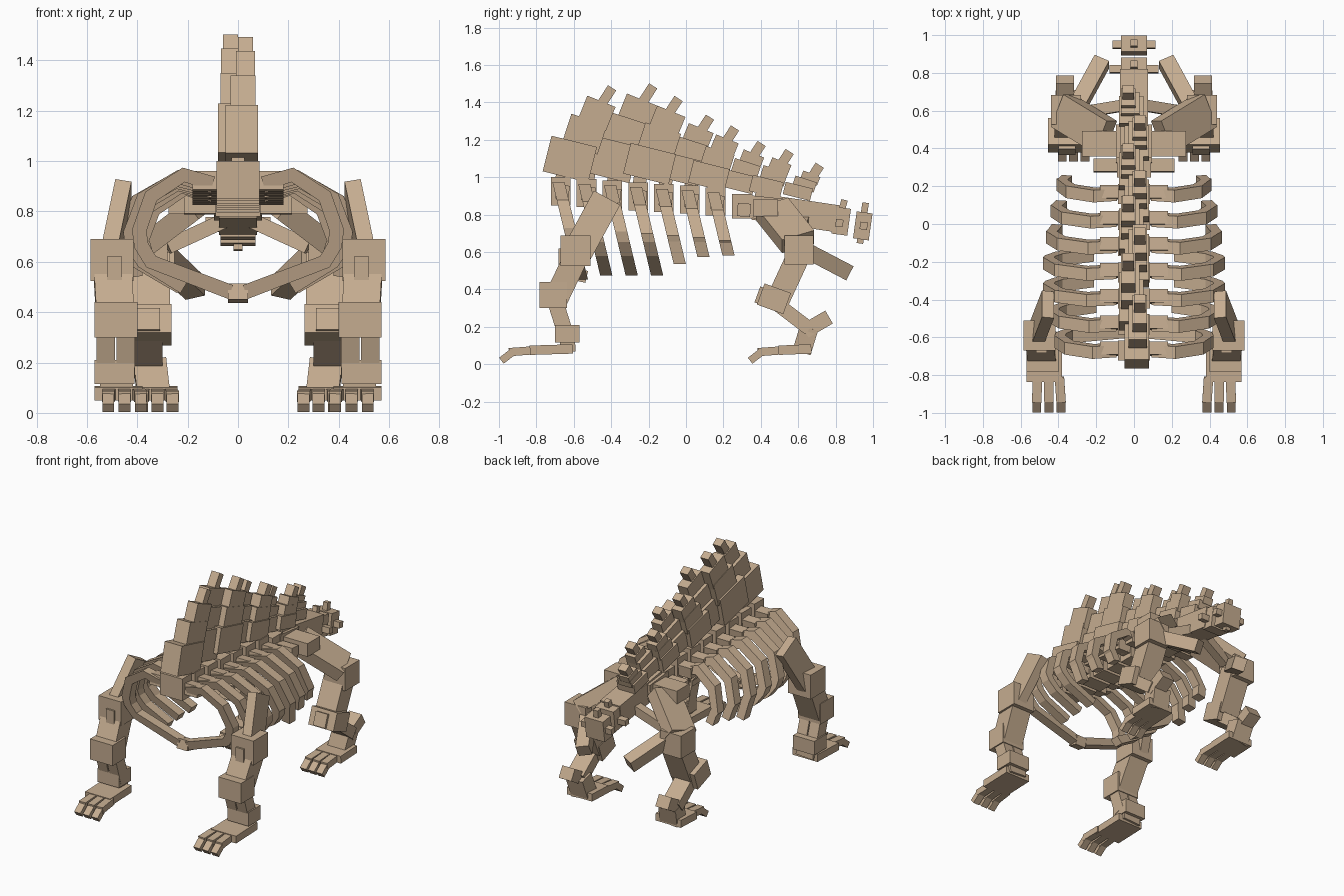
import bpy, bmesh, math
from mathutils import Vector, Matrix

cube = bpy.data.objects.get("Cube")
if cube:
    bpy.data.objects.remove(cube, do_unlink=True)

bone = bpy.data.materials.new("tan_bone")
bone.use_nodes = True
colour = (0.56, 0.415, 0.28, 1)
bone.diffuse_color = colour
bone.node_tree.nodes["Principled BSDF"].inputs["Base Color"].default_value = colour


def add_object(name, bm):
    bmesh.ops.recalc_face_normals(bm, faces=bm.faces)
    mesh = bpy.data.meshes.new(name)
    bm.to_mesh(mesh)
    bm.free()
    mesh.materials.append(bone)
    bpy.context.collection.objects.link(bpy.data.objects.new(name, mesh))


def box(name, centre, size, tilt=0):
    """Box leaning backwards by tilt degrees."""
    matrix = (Matrix.Translation(centre) @ Matrix.Rotation(math.radians(-tilt), 4, 'X')
              @ Matrix.Diagonal((*size, 1)))
    bm = bmesh.new()
    bmesh.ops.create_cube(bm, size=1, matrix=matrix)
    add_object(name, bm)


def beam(name, start, end, width, depth, side=(1, 0, 0)):
    """Box from start to end; width is measured along the side axis."""
    start, end = Vector(start), Vector(end)
    z = (end - start).normalized()
    x = Vector(side)
    x = (x - z * x.dot(z)).normalized()
    y = z.cross(x)
    rot = Matrix((x, y, z)).transposed().to_4x4()
    bm = bmesh.new()
    bmesh.ops.create_cube(bm, size=1, matrix=Matrix.Translation((start + end) / 2) @ rot
                          @ Matrix.Diagonal((width, depth, (end - start).length, 1)))
    add_object(name, bm)


def rib(name, path, thick, depth, y0, z0, sign):
    """Angular strip swept along an (x, z) path, sloping backwards as it drops."""
    pts = [Vector(p) for p in path]
    bm = bmesh.new()
    rings = []
    for i, p in enumerate(pts):
        a = (p - pts[max(i - 1, 0)]).normalized()
        b = (pts[min(i + 1, len(pts) - 1)] - p).normalized()
        t = (a + b).normalized()
        n = Vector((-t.y, t.x)) * thick / 2
        ring = []
        for k, d in ((1, -1), (1, 1), (-1, 1), (-1, -1)):
            q = p + n * k
            y = y0 + (z0 - q.y) * 0.24 + d * depth / 2
            ring.append(bm.verts.new((sign * q.x, y, q.y)))
        rings.append(ring)
    for r, s in zip(rings, rings[1:]):
        for k in range(4):
            bm.faces.new((r[k], r[k - 1], s[k - 1], s[k]))
    bm.faces.new(rings[0])
    bm.faces.new(rings[-1])
    add_object(name, bm)


# Rib cage: vertebrae, transverse processes and ribs
half_widths = (0.42, 0.455, 0.48, 0.48, 0.465, 0.44, 0.41)
floors = (0.48, 0.48, 0.48, 0.48, 0.52, 0.56, 0.57)
for i in range(7):
    y, z = -0.67 + 0.138 * i, 0.925 - 0.009 * i
    box("vertebra", (0, y, z), (0.17, 0.105, 0.15))
    box("neural_arch", (0, y + 0.01, z + 0.09), (0.05, 0.07, 0.14), 8)
    for s in (-1, 1):
        box("transverse_process", (s * 0.125, y + 0.01, z - 0.005), (0.11, 0.07, 0.075), 6)
        w, low = half_widths[i] - 0.028, floors[i]
        path = [(0.1, z - 0.015), (w * 0.55, z + 0.02), (w * 0.88, z - 0.065),
                (w, z - 0.2), (w * 0.98, 0.665), (w * 0.88, 0.60)]
        if i == 0:
            path.append((0.03, low))
        elif i < 4:
            path.append((w * 0.5, low + 0.02))
        else:
            path[-1] = (w * 0.93, low + 0.02)
        rib("rib", path, 0.058, 0.065, y, z, s)
box("sternum", (0, -0.565, 0.475), (0.08, 0.07, 0.065), 13)

# Tall stepped sail plates: base and tip positions with base depth
sail = [(-0.66, 1.03, -0.40, 1.475, 0.25), (-0.45, 1.03, -0.18, 1.485, 0.27),
        (-0.22, 1.01, -0.05, 1.42, 0.25), (-0.07, 1.00, 0.12, 1.31, 0.22),
        (0.10, 0.965, 0.25, 1.25, 0.20), (0.26, 0.945, 0.39, 1.16, 0.18),
        (0.41, 0.92, 0.54, 1.115, 0.17), (0.58, 0.905, 0.70, 1.035, 0.15)]
# position along plate, height share, depth share, thickness, sideways shift, tilt
steps = [(0.15, 0.38, 1.0, 0.13, 0.015, 14), (0.45, 0.32, 0.8, 0.10, 0.02, 18),
         (0.70, 0.27, 0.65, 0.075, 0.03, 22)]
for i, (y0, z0, y1, z1, depth) in enumerate(sail):
    base, top = Vector((0, y0, z0)), Vector((0, y1, z1))
    length = (top - base).length
    shift = 1 if i % 2 == 0 else -1
    for t, h, d, thick, dx, tilt in steps:
        c = base.lerp(top, t)
        c.x = shift * dx
        box("sail_plate", c, (thick, depth * d, length * h), tilt)
    c = base.lerp(top, 0.9)
    c.x = shift * 0.03
    box("sail_tip", c, (0.06, 0.052, max(0.1, length * 0.22)), 33)

# Lower back, sacrum and tail
box("lumbar_vertebra", (0, 0.30, 0.845), (0.18, 0.11, 0.13))
box("lumbar_crossbar", (0, 0.31, 0.825), (0.43, 0.07, 0.07), 4)
box("sacrum", (0, 0.42, 0.835), (0.19, 0.20, 0.12), 6)
beam("tail_root", (0, 0.36, 0.845), (0, 0.81, 0.778), 0.15, 0.145)
box("tail_vertebra", (0, 0.83, 0.765), (0.14, 0.085, 0.145), 8)
box("tail_crossbar", (0, 0.82, 0.755), (0.26, 0.04, 0.04), 8)
box("tail_spur", (0, 0.84, 0.85), (0.035, 0.035, 0.06), 15)
box("tail_end", (0, 0.945, 0.74), (0.14, 0.085, 0.145), 8)
box("tail_end_crossbar", (0, 0.95, 0.74), (0.23, 0.04, 0.04), 8)
box("tail_end_spur", (0, 0.945, 0.755), (0.035, 0.035, 0.22), 8)


def foot(prefix, s, x, toes, y, heel):
    """Flat sole with three toes and down-turned claws; y is the claw end."""
    beam(prefix + "_sole", (s * x, heel, 0.082), (s * x, y + 0.165, 0.075), 0.19, 0.05)
    for tx in toes:
        root = x + (tx - x) * 0.9
        beam(prefix + "_toe", (s * root, y + 0.19, 0.075), (s * tx, y + 0.055, 0.065),
             0.05, 0.044)
        beam(prefix + "_claw", (s * tx, y + 0.075, 0.067), (s * tx, y + 0.013, 0.019),
             0.047, 0.04)


for s in (-1, 1):
    # Front leg
    beam("shoulder_blade", (s * 0.455, -0.425, 0.885), (s * 0.515, -0.58, 0.60), 0.065, 0.16)
    box("shoulder_joint", (s * 0.50, -0.59, 0.607), (0.17, 0.16, 0.165))
    box("shoulder_plate", (s * 0.49, -0.672, 0.565), (0.06, 0.02, 0.11))
    beam("upper_arm", (s * 0.50, -0.575, 0.60), (s * 0.485, -0.70, 0.34), 0.15, 0.13)
    box("elbow", (s * 0.485, -0.71, 0.37), (0.17, 0.145, 0.14))
    for x in (0.525, 0.445):
        beam("forearm_bone", (s * x, -0.70, 0.34), (s * x, -0.64, 0.15), 0.073, 0.085)
    box("wrist", (s * 0.49, -0.635, 0.163), (0.16, 0.13, 0.095))
    beam("front_heel", (s * 0.485, -0.635, 0.15), (s * 0.48, -0.63, 0.07), 0.13, 0.08)
    foot("front", s, 0.475, (0.515, 0.45, 0.386), -1.0, -0.605)

    # Pelvis
    box("hip_socket", (s * 0.18, 0.425, 0.835), (0.19, 0.135, 0.09))
    beam("hip_blade", (s * 0.15, 0.46, 0.83), (s * 0.38, 0.60, 0.655), 0.19, 0.09, (0, 1, 0))
    beam("pelvic_strut", (s * 0.28, 0.59, 0.66), (s * 0.04, 0.63, 0.77), 0.06, 0.06, (0, 1, 0))
    beam("rear_pelvic_bar", (s * 0.29, 0.64, 0.61), (s * 0.17, 0.86, 0.495), 0.085, 0.085)

    # Hind leg
    box("hip_joint", (s * 0.36, 0.605, 0.612), (0.16, 0.155, 0.155))
    beam("thigh", (s * 0.345, 0.615, 0.61), (s * 0.345, 0.49, 0.34), 0.15, 0.125)
    box("knee", (s * 0.36, 0.47, 0.35), (0.19, 0.15, 0.12), 20)
    box("knee_cap", (s * 0.355, 0.405, 0.365), (0.09, 0.05, 0.09), 20)
    beam("shin", (s * 0.36, 0.47, 0.335), (s * 0.36, 0.66, 0.19), 0.12, 0.075)
    box("ankle", (s * 0.365, 0.70, 0.215), (0.095, 0.15, 0.08), -30)
    beam("hind_heel", (s * 0.35, 0.66, 0.20), (s * 0.335, 0.62, 0.07), 0.13, 0.10)
    foot("hind", s, 0.335, (0.38, 0.32, 0.26), 0.33, 0.67)
